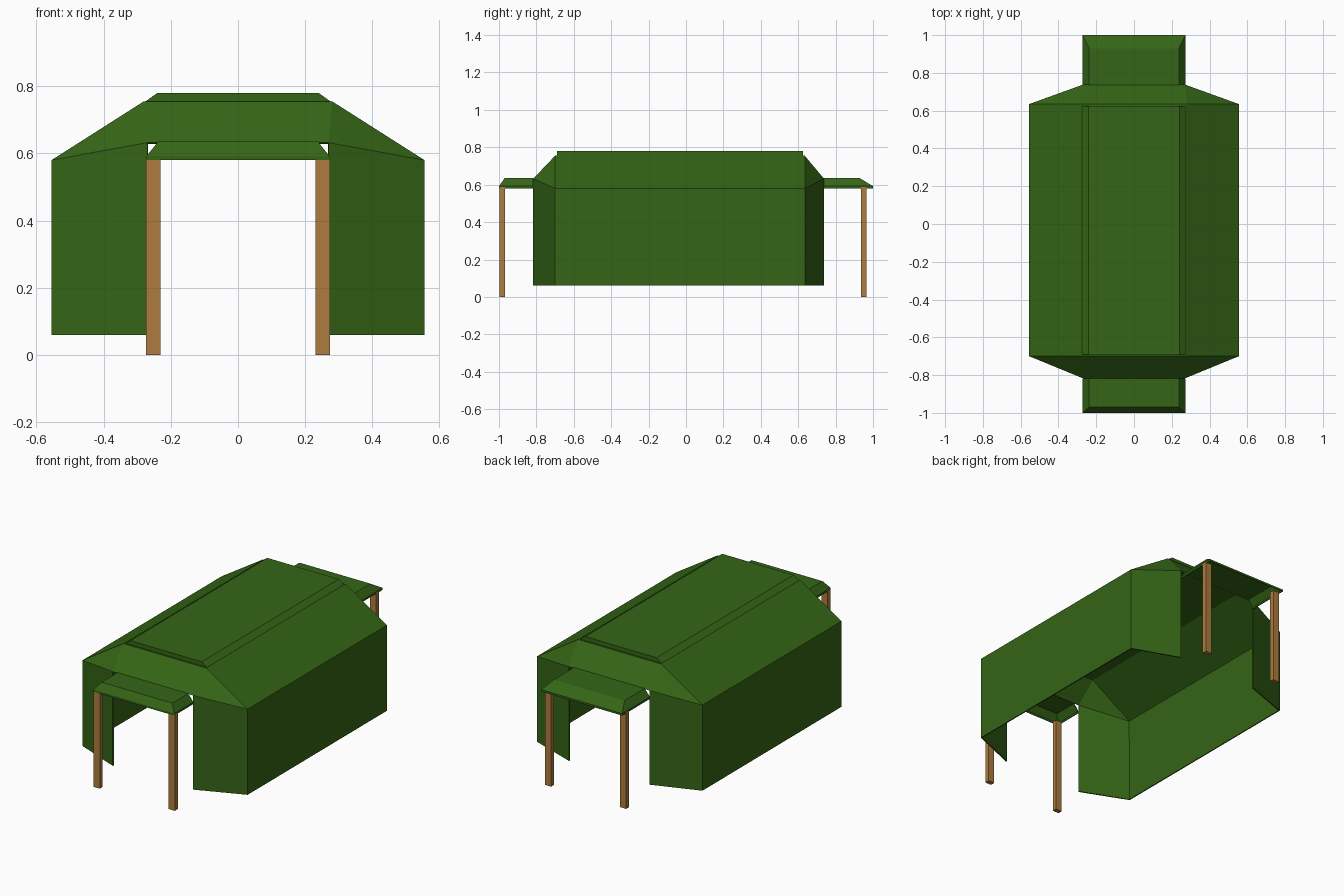
import bpy, bmesh
from mathutils import Vector

if "Cube" in bpy.data.objects:
    bpy.data.objects.remove(bpy.data.objects["Cube"])


def material(name, color):
    m = bpy.data.materials.new(name)
    m.diffuse_color = color
    m.use_nodes = True
    m.node_tree.nodes["Principled BSDF"].inputs["Base Color"].default_value = m.diffuse_color
    return m


GREEN = material("green_canvas", (0.035, 0.13, 0.008, 1))
WOOD = material("wood", (0.42, 0.20, 0.05, 1))


def shell(name, faces, mat, thickness=0.0, mirror=True, center=(0, 0, 0.3)):
    """Panels given on the +x side (or spanning x=0), mirrored and welded."""
    bm = bmesh.new()
    for pts in faces:
        sides = [pts]
        if mirror and min(p[0] for p in pts) > 0:
            sides.append([(-x, y, z) for x, y, z in pts])
        for s in sides:
            f = bm.faces.new([bm.verts.new(p) for p in s])
            f.normal_update()
            if f.normal.dot(f.calc_center_median() - Vector(center)) < 0:
                f.normal_flip()
    bmesh.ops.remove_doubles(bm, verts=bm.verts, dist=0.0005)
    me = bpy.data.meshes.new(name)
    bm.to_mesh(me)
    bm.free()
    me.materials.append(mat)
    ob = bpy.data.objects.new(name, me)
    bpy.context.collection.objects.link(ob)
    if thickness:
        mod = ob.modifiers.new("thickness", "SOLIDIFY")
        mod.thickness = thickness
        mod.offset = -1
    return ob


def span(x1, y1, z1, x2, y2, z2):
    """Quad spanning both sides between two mirrored points."""
    return [(-x1, y1, z1), (x1, y1, z1), (x2, y2, z2), (-x2, y2, z2)]


# main tent: walls, sloping roof, hipped ends
XW, XR, XD = 0.555, 0.28, 0.27
Z0, ZE, ZR, ZD = 0.06, 0.58, 0.755, 0.632
F, B = -0.70, 0.635
faces = [
    [(XW, F, Z0), (XW, B, Z0), (XW, B, ZE), (XW, F, ZE)],
    [(XW, F, ZE), (XW, B, ZE), (XR, B, ZR), (XR, F, ZR)],
    span(XR, F, ZR, XR, B, ZR),
]
for y, yd in ((F, -0.817), (B, 0.738)):
    faces += [
        [(XW, y, Z0), (XW, y, ZE), (XD, yd, ZE), (XD, yd, Z0)],
        [(XR, y, ZR), (XW, y, ZE), (XD, yd, ZD)],
        [(XW, y, ZE), (XD, yd, ZE), (XD, yd, ZD)],
        span(XR, y, ZR, XD, yd, ZD),
    ]
shell("tent_canvas", faces, GREEN, 0.008)

# raised panel along the top of the roof
ya, yb = -0.69, 0.625
shell("roof_top_panel", [
    span(0.24, ya, 0.78, 0.24, yb, 0.78),
    [(0.24, ya, 0.78), (0.24, yb, 0.78), (0.275, yb, 0.755), (0.275, ya, 0.755)],
    span(0.24, ya, 0.78, 0.275, ya, 0.755),
    span(0.24, yb, 0.78, 0.275, yb, 0.755),
], GREEN, center=(0, 0, 0.7))

# porch awnings over both entrances
for name, inner, crest, tip in (("front_awning", -0.817, -0.97, -1.0),
                                ("back_awning", 0.735, 0.93, 1.0)):
    xt, xe, zt, ze, zb = 0.238, 0.272, 0.635, 0.592, 0.58
    shell(name, [
        span(xt, inner, zt, xt, crest, zt),
        span(xt, crest, zt, xe, tip, ze),
        span(xe, tip, ze, xe, tip, zb),
        [(xt, inner, zt), (xt, crest, zt), (xe, tip, ze), (xe, inner, ze)],
        [(xe, inner, ze), (xe, tip, ze), (xe, tip, zb), (xe, inner, zb)],
    ], GREEN, 0.006, center=(0, (inner + tip) / 2, 0.5))

# wooden posts holding the awnings
for label, y in (("front", -0.982), ("back", 0.95)):
    for side, x in (("left", -0.252), ("right", 0.252)):
        bpy.ops.mesh.primitive_cube_add(size=1, location=(x, y, 0.294))
        ob = bpy.context.object
        ob.name = f"{label}_{side}_post"
        ob.scale = (0.042, 0.028, 0.588)
        ob.data.materials.append(WOOD)
